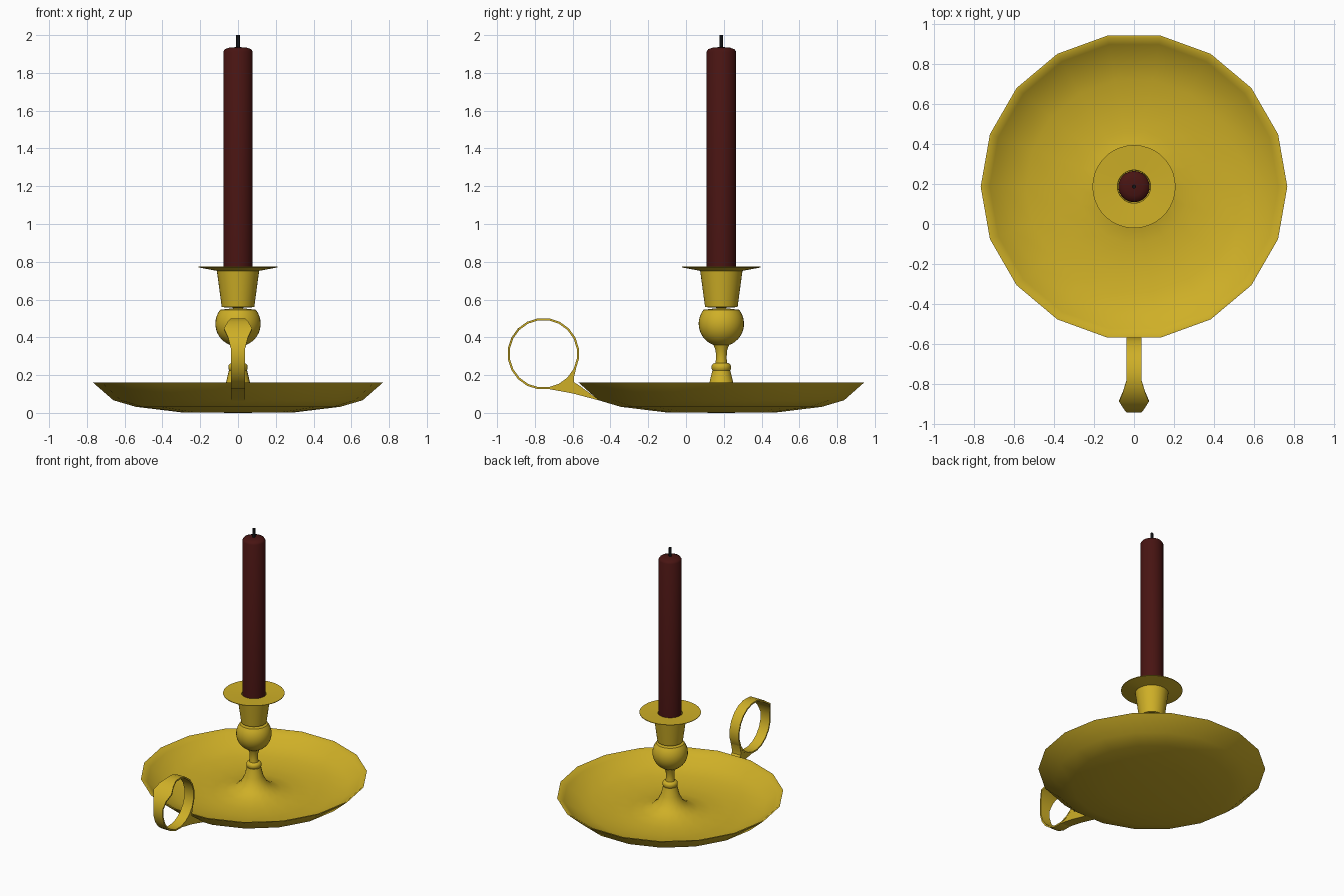
import bpy, bmesh
from math import sin, cos, pi, radians

if "Cube" in bpy.data.objects:
    bpy.data.objects.remove(bpy.data.objects["Cube"])

CY = 0.187  # y of the candle axis


def material(name, rgb):
    m = bpy.data.materials.new(name)
    m.diffuse_color = (*rgb, 1)
    m.use_nodes = True
    m.node_tree.nodes["Principled BSDF"].inputs["Base Color"].default_value = m.diffuse_color
    return m


BRASS = material("brass", (0.62, 0.43, 0.02))
WAX = material("wax", (0.065, 0.007, 0.006))
BLACK = material("wick_black", (0.006, 0.006, 0.007))


def finish(bm, name, mat, angle=40):
    bmesh.ops.recalc_face_normals(bm, faces=bm.faces)
    me = bpy.data.meshes.new(name)
    bm.to_mesh(me)
    bm.free()
    me.materials.append(mat)
    me.shade_smooth()
    me.set_sharp_from_angle(angle=radians(angle))
    ob = bpy.data.objects.new(name, me)
    bpy.context.collection.objects.link(ob)
    return ob


def lathe(name, profile, n, mat, angle=40):
    """Turn an (r, z) profile around the candle axis; r = 0 makes a pole."""
    bm = bmesh.new()
    rings = []
    for r, z in profile:
        if r == 0:
            rings.append([bm.verts.new((0, CY, z))] * n)
        else:
            rings.append([bm.verts.new((r * cos(2 * pi * i / n), CY + r * sin(2 * pi * i / n), z))
                          for i in range(n)])
    for a, b in zip(rings, rings[1:]):
        for i in range(n):
            j = (i + 1) % n
            bm.faces.new(dict.fromkeys((a[i], a[j], b[j], b[i])))
    return finish(bm, name, mat, angle)


# Shallow 18-sided dish whose floor sweeps up into the stem
lathe("dish", [(0, 0), (0.30, 0.003), (0.54, 0.032), (0.66, 0.067), (0.767, 0.16),
               (0.755, 0.16), (0.722, 0.135), (0.65, 0.085), (0.54, 0.052), (0.40, 0.036),
               (0.28, 0.036), (0.19, 0.05), (0.13, 0.075), (0.09, 0.11), (0.064, 0.16),
               (0.048, 0.225), (0, 0.225)], 18, BRASS)

# Turned stem: collar, waist, ball
ball = [(0.12 * cos(radians(a)), 0.472 + 0.12 * sin(radians(a))) for a in range(-70, 46, 9)]
lathe("stem", [(0, 0.222), (0.044, 0.222), (0.051, 0.232), (0.051, 0.25), (0.044, 0.26),
               (0.031, 0.265), (0.028, 0.29), (0.030, 0.33)] + ball + [(0, 0.557)], 32, BRASS)

# Flared socket with drip pan, hollow for the candle
lathe("socket", [(0, 0.555), (0.086, 0.56), (0.112, 0.752), (0.208, 0.77), (0.208, 0.774),
                 (0.083, 0.768), (0.08, 0.60), (0, 0.60)], 36, BRASS, 30)

# Candle and wick
lathe("candle", [(0, 0.60), (0.078, 0.60), (0.078, 1.912), (0.07, 1.925), (0.045, 1.934),
                 (0, 1.937)], 32, WAX)
lathe("wick", [(0, 1.93), (0.01, 1.93), (0.01, 2.0), (0, 2.0)], 10, BLACK)

# Finger ring: flat band that widens into a thumb rest
RY, RZ, RO, RI, N = -0.755, 0.313, 0.19, 0.179, 20
WIDE = {117: 0.055, 135: 0.074, 153: 0.052}
bm = bmesh.new()
sections = []
for i in range(N):
    deg = 9 + 18 * i
    w = WIDE.get(deg, 0.038)
    c, s = cos(radians(deg)), sin(radians(deg))
    sections.append([bm.verts.new((x, RY + r * c, RZ + r * s))
                     for x, r in ((-w, RO), (w, RO), (w, RI), (-w, RI))])
for i in range(N):
    a, b = sections[i], sections[(i + 1) % N]
    for k in range(4):
        bm.faces.new((a[k], a[(k + 1) % 4], b[(k + 1) % 4], b[k]))
finish(bm, "finger_ring", BRASS, 35)

# Bracket joining the ring to the underside of the dish
side = [(-0.73, 0.127), (-0.60, 0.103), (-0.46, 0.066), (-0.47, 0.075), (-0.565, 0.145),
        (-0.592, 0.162), (-0.594, 0.185), (-0.582, 0.235), (-0.612, 0.20), (-0.645, 0.168),
        (-0.69, 0.142)]
bm = bmesh.new()
left = [bm.verts.new((-0.037, y, z)) for y, z in side]
right = [bm.verts.new((0.037, y, z)) for y, z in side]
bm.faces.new(left)
bm.faces.new(right[::-1])
for i in range(len(side)):
    j = (i + 1) % len(side)
    bm.faces.new((left[i], left[j], right[j], right[i]))
finish(bm, "handle_bracket", BRASS, 35)
